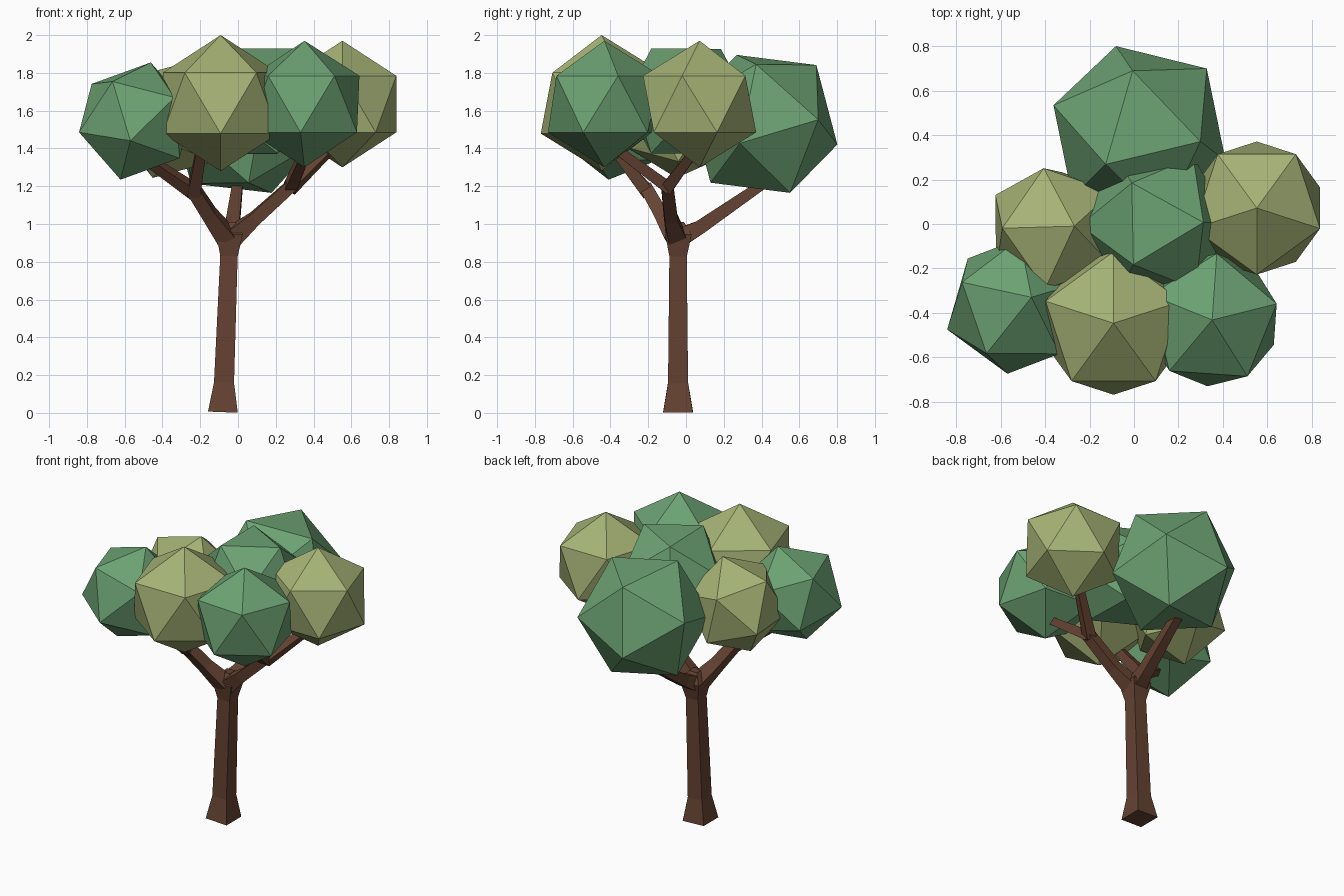
import bpy, bmesh, math
from mathutils import Vector, Matrix

if "Cube" in bpy.data.objects:
    bpy.data.objects.remove(bpy.data.objects["Cube"])


def material(name, rgb):
    m = bpy.data.materials.new(name)
    m.diffuse_color = (*rgb, 1)
    m.use_nodes = True
    m.node_tree.nodes["Principled BSDF"].inputs["Base Color"].default_value = m.diffuse_color
    return m


GREEN = material("green_leaves", (0.15, 0.36, 0.17))
OLIVE = material("olive_leaves", (0.38, 0.45, 0.18))
BARK = material("bark", (0.13, 0.055, 0.032))


def add_object(name, bm, mat):
    bmesh.ops.recalc_face_normals(bm, faces=bm.faces)
    me = bpy.data.meshes.new(name)
    bm.to_mesh(me)
    bm.free()
    me.materials.append(mat)
    ob = bpy.data.objects.new(name, me)
    bpy.context.collection.objects.link(ob)
    return ob


def foliage(name, centre, r, mat, apex, side):
    """Icosahedron turned so one corner points along apex, a neighbour towards side."""
    z = Vector(apex).normalized()
    s = Vector(side)
    x = (s - z * s.dot(z)).normalized()
    turn = Matrix((x, z.cross(x), z)).transposed().to_4x4()
    bm = bmesh.new()
    bmesh.ops.create_icosphere(bm, subdivisions=1, radius=r,
                               matrix=Matrix.Translation(centre) @ turn)
    add_object(name, bm, mat)


def limb(name, path):
    """Square tapered tube through (x, y, z, half_width) points."""
    pts = [Vector(p[:3]) for p in path]
    bm = bmesh.new()
    rings = []
    for i, p in enumerate(pts):
        t = (pts[min(i + 1, len(pts) - 1)] - pts[max(i - 1, 0)]).normalized()
        u = (Vector((1, 0, 0)) - t * t.x).normalized()
        v = t.cross(u)
        h = path[i][3]
        rings.append([bm.verts.new(p + u * a * h + v * b * h)
                      for a, b in ((-1, -1), (1, -1), (1, 1), (-1, 1))])
    for lo, hi in zip(rings, rings[1:]):
        for k in range(4):
            j = (k + 1) % 4
            bm.faces.new((lo[k], lo[j], hi[j], hi[k]))
    bm.faces.new(rings[0][::-1])
    bm.faces.new(rings[-1])
    add_object(name, bm, BARK)


# trunk with flared foot and swollen crotch
limb("trunk", [(-0.08, -0.042, 0.004, 0.079), (-0.074, -0.042, 0.16, 0.053),
               (-0.048, -0.042, 0.83, 0.046), (-0.045, -0.04, 0.945, 0.07),
               (-0.045, -0.04, 1.01, 0.03)])

# main boughs and their forks
limb("left_bough", [(-0.06, -0.06, 0.93, 0.05), (-0.15, -0.13, 1.05, 0.037),
                    (-0.24, -0.21, 1.19, 0.034)])
limb("left_twig", [(-0.23, -0.2, 1.17, 0.034), (-0.48, -0.34, 1.34, 0.024)])
limb("front_twig", [(-0.235, -0.2, 1.16, 0.034), (-0.19, -0.4, 1.42, 0.025)])
limb("right_bough", [(-0.03, -0.05, 0.93, 0.05), (0.09, -0.08, 1.03, 0.035),
                     (0.29, -0.1, 1.21, 0.032)])
limb("right_twig", [(0.275, -0.1, 1.19, 0.032), (0.47, 0.04, 1.38, 0.024)])
limb("front_right_twig", [(0.275, -0.09, 1.19, 0.032), (0.36, -0.36, 1.39, 0.024)])
limb("back_bough", [(-0.045, -0.03, 0.93, 0.05), (-0.03, 0.07, 0.98, 0.037),
                    (0.0, 0.42, 1.22, 0.026)])


def polar(deg):
    a = math.radians(deg)
    return (math.cos(a), math.sin(a), 0.5)


# foliage clumps
UP = (0, 0, 1)
foliage("front_foliage", (-0.092, -0.447, 1.64), 0.36, OLIVE, UP, polar(90))
foliage("front_right_foliage", (0.352, -0.432, 1.635), 0.335, GREEN, UP, polar(86))
foliage("right_foliage", (0.553, 0.072, 1.635), 0.335, OLIVE, UP, polar(-90))
foliage("centre_foliage", (0.1, 0.0, 1.65), 0.35, GREEN,
        (0.607, 0.02, 0.795), (-0.304, 0.526, 0.795))
foliage("back_foliage", (0.025, 0.41, 1.53), 0.42, GREEN,
        (-0.03, 0.27, 0.30), (0.305, 0.27, 0))
foliage("left_foliage", (-0.542, -0.37, 1.545), 0.323, GREEN,
        (0.08, 0.04, 0.31), (-0.235, 0.11, 0.205))
foliage("back_left_foliage", (-0.36, -0.03, 1.55), 0.32, OLIVE,
        (0.09, 0.02, 0.3), (-0.225, 0.01, 0.2))
